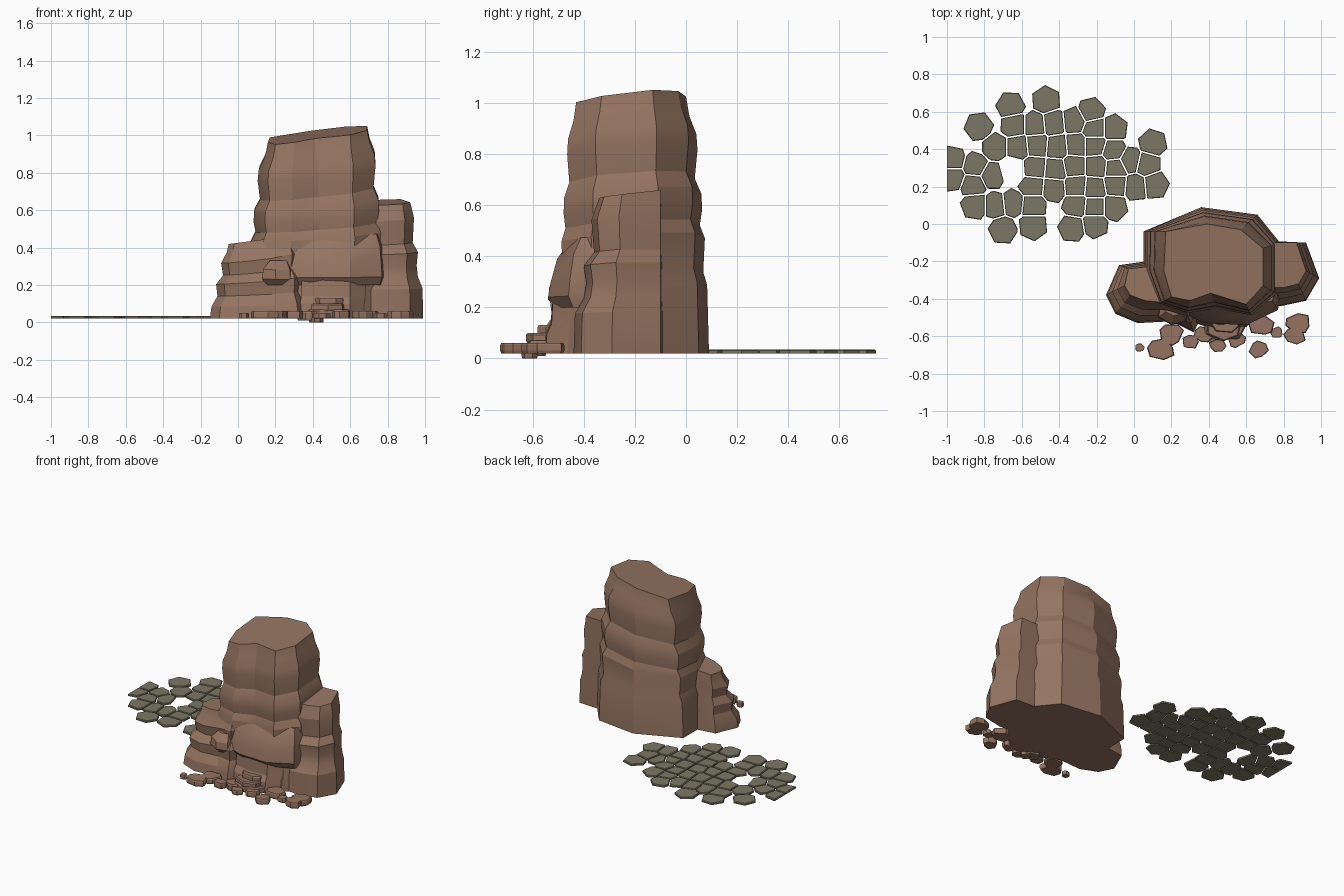
import bpy, bmesh, math, random
from mathutils import Vector

random.seed(4)

cube = bpy.data.objects.get("Cube")
if cube:
    bpy.data.objects.remove(cube)


def make_material(name, colour):
    mat = bpy.data.materials.new(name)
    mat.use_nodes = True
    mat.diffuse_color = colour
    shader = next(n for n in mat.node_tree.nodes if n.type == 'BSDF_PRINCIPLED')
    shader.inputs["Base Color"].default_value = colour
    shader.inputs["Roughness"].default_value = 0.9
    return mat


sandstone = make_material("sandstone", (0.30, 0.175, 0.12, 1))
paving = make_material("grey_paving", (0.20, 0.185, 0.13, 1))


def finish(name, bm, mat, smooth_angle=None):
    """Turn a bmesh into a named, coloured object."""
    bmesh.ops.recalc_face_normals(bm, faces=bm.faces)
    mesh = bpy.data.meshes.new(name)
    bm.to_mesh(mesh)
    bm.free()
    mesh.materials.append(mat)
    obj = bpy.data.objects.new(name, mesh)
    bpy.context.collection.objects.link(obj)
    if smooth_angle:
        bpy.ops.object.select_all(action='DESELECT')
        obj.select_set(True)
        bpy.context.view_layer.objects.active = obj
        bpy.ops.object.shade_smooth_by_angle(angle=math.radians(smooth_angle))
    return obj


def loft(bm, rings):
    """Skin a stack of equal rings and cap both ends."""
    loops = [[bm.verts.new(p) for p in ring] for ring in rings]
    count = len(loops[0])
    for low, high in zip(loops, loops[1:]):
        for i in range(count):
            j = (i + 1) % count
            bm.faces.new((low[i], low[j], high[j], high[i]))
    bm.faces.new(loops[0][::-1])
    bm.faces.new(loops[-1])


def rock(name, base, top, bands, rise=(0, 0), wave=0.012):
    """Layered rock: each band is (height, blend from base to top outline)."""
    mid = sum((Vector(p) for p in top), Vector((0, 0))) / len(top)
    z0, z1 = bands[0][0], bands[-1][0]
    waves = [random.uniform(-wave, wave) for _ in base]
    rings = []
    for z, t in bands:
        grow = (z - z0) / (z1 - z0)
        ring = []
        for b, q, w in zip(base, top, waves):
            p = Vector(b).lerp(Vector(q), t)
            lift = rise[0] * (p.x - mid.x) + rise[1] * (p.y - mid.y)
            if 0 < grow < 1:
                lift += w
            ring.append((p.x, p.y, z + grow * lift))
        rings.append(ring)
    bm = bmesh.new()
    loft(bm, rings)
    finish(name, bm, sandstone, 22)


# Tall central tower
rock("main_tower",
     [(.05, -.04), (.05, -.25), (.12, -.43), (.28, -.49), (.45, -.47),
      (.63, -.5), (.78, -.38), (.78, -.1), (.66, .05), (.36, .09)],
     [(.17, -.04), (.16, -.25), (.2, -.39), (.3, -.41), (.41, -.37),
      (.6, -.43), (.69, -.33), (.69, -.13), (.57, -.03), (.39, 0)],
     [(.02, 0), (.28, .08), (.33, .25), (.46, .18), (.51, .4), (.57, .3),
      (.63, .33), (.69, .62), (.8, .5), (.86, .55), (.93, .85), (1, 1)],
     rise=(.14, .12))

# Low shoulder on one side
rock("low_buttress",
     [(-.08, -.22), (-.15, -.38), (-.1, -.48), (.02, -.53), (.2, -.52),
      (.32, -.58), (.38, -.45), (.3, -.25), (.06, -.2)],
     [(-.03, -.24), (-.05, -.33), (-.02, -.38), (.06, -.41), (.16, -.42),
      (.27, -.44), (.3, -.38), (.25, -.25), (.06, -.23)],
     [(.02, 0), (.09, .08), (.15, .4), (.22, .33), (.27, .7), (.34, .6),
      (.4, .9), (.44, 1)],
     rise=(.13, 0))

# Medium shoulder on the other side
rock("high_buttress",
     [(.72, -.09), (.62, -.3), (.65, -.43), (.78, -.44), (.92, -.41),
      (.99, -.29), (.92, -.1)],
     [(.74, -.1), (.7, -.25), (.75, -.34), (.8, -.34), (.88, -.32),
      (.92, -.25), (.87, -.1)],
     [(.02, 0), (.18, .05), (.24, .4), (.3, .5), (.37, .4), (.42, .8),
      (.55, .7), (.62, .95), (.64, 1)],
     rise=(.03, .12))

# Blocks stepping down the front
rock("lower_ledge",
     [(.34, -.38), (.33, -.53), (.45, -.57), (.6, -.55), (.67, -.48), (.7, -.38)],
     [(.34, -.38), (.34, -.5), (.45, -.52), (.6, -.52), (.68, -.46), (.72, -.38)],
     [(.02, 0), (.1, .2), (.14, .8), (.25, 1)])
rock("upper_ledge",
     [(.28, -.3), (.26, -.48), (.38, -.53), (.6, -.54), (.77, -.46), (.79, -.3)],
     [(.3, -.3), (.3, -.42), (.4, -.44), (.6, -.45), (.74, -.41), (.76, -.3)],
     [(.2, .35), (.24, 0), (.3, .12), (.39, .4), (.46, 1)], rise=(.06, 0))
rock("front_block",
     [(.14, -.4), (.13, -.5), (.2, -.54), (.28, -.52), (.3, -.4)],
     [(.17, -.4), (.17, -.47), (.21, -.49), (.26, -.48), (.28, -.4)],
     [(.2, .6), (.23, 0), (.28, .1), (.33, 1)])


def slab(name, x, y, z, radius, height, sides=7):
    """Irregular flat stone with a bevelled rim."""
    turn = random.random() * math.tau
    outline = []
    for i in range(sides):
        a = turn + (i + random.uniform(-.25, .25)) * math.tau / sides
        r = radius * random.uniform(.85, 1.1)
        outline.append((r * math.cos(a), r * math.sin(a) * .8))
    rings = [[(x + u * s, y + v * s, z + h * height) for u, v in outline]
             for h, s in ((0, .93), (.25, 1), (.8, 1), (1, .92))]
    bm = bmesh.new()
    loft(bm, rings)
    finish(name, bm, sandstone)


# Fallen slabs: x, y, bottom, radius, height in hundredths
rubble = [
    (3, -66, 2, 3, 3), (14, -67, 2, 8, 4), (20, -59, 2, 7, 4),
    (30, -63, 2, 5, 4), (37, -59, 1, 6, 5), (45, -65, 2, 5, 3),
    (42, -61, 0, 4, 3), (55, -62, 2, 5, 4), (67, -67, 2, 6, 4),
    (68, -54, 2, 7, 4), (76, -58, 2, 4, 3), (88, -53, 2, 7, 4),
    (86, -60, 2, 6, 4), (49, -54, 2, 12, 5), (48, -54, 6, 10, 4),
    (49, -53, 9, 8, 4)]
for n, values in enumerate(rubble, 1):
    slab(f"fallen_slab_{n}", *(v / 100 for v in values))

# Paving stone centres in hundredths; the first is an empty gap
centres = [Vector(c) / 100 for c in (
    (-65, 29), (-97, 34), (-97, 25), (-83, 52), (-85, 31), (-76, 26), (-86, 21),
    (-85, 10), (-74, 10), (-70, -3), (-74, 41), (-66, 63), (-64, 53),
    (-53, 53), (-47, 66), (-43, 54), (-62, 41), (-52, 42), (-41, 41),
    (-53, 30), (-42, 29), (-54, 20), (-43, 19), (-65, 11), (-54, 10),
    (-54, -1), (-32, 55), (-23, 60), (-21, 51), (-11, 51), (-31, 42),
    (-21, 42), (-11, 39), (-32, 31), (-20, 31), (-10, 30), (-2, 34),
    (10, 43), (7, 32), (11, 21), (1, 20), (-10, 21), (-31, 20), (-21, 19),
    (-31, 10), (-21, 9), (-11, 9), (-33, -2), (-21, 0))]


def clip(poly, point, normal):
    """Keep the part of a polygon behind a line."""
    out = []
    for a, b in zip(poly, poly[1:] + poly[:1]):
        da, db = (a - point).dot(normal), (b - point).dot(normal)
        if da <= 0:
            out.append(a)
        if da * db < 0:
            out.append(a.lerp(b, da / (da - db)))
    return out


# Each paving stone is the cell nearest its centre, less a thin joint
for n, c in enumerate(centres[1:], 1):
    turn = random.random() * math.tau
    cell = [c + .083 * Vector((math.cos(turn + i * math.tau / 6),
                               math.sin(turn + i * math.tau / 6)))
            for i in range(6)]
    cell = clip(cell, Vector((-1, 0)), Vector((-1, 0)))
    for other in centres:
        if other != c:
            direction = (other - c).normalized()
            cell = clip(cell, (c + other) / 2 - direction * .004, direction)
    rings = [[(*(c + (p - c) * s), z) for p in cell]
             for z, s in ((.02, 1), (.03, 1), (.034, .95))]
    bm = bmesh.new()
    loft(bm, rings)
    finish(f"paving_stone_{n}", bm, paving)
